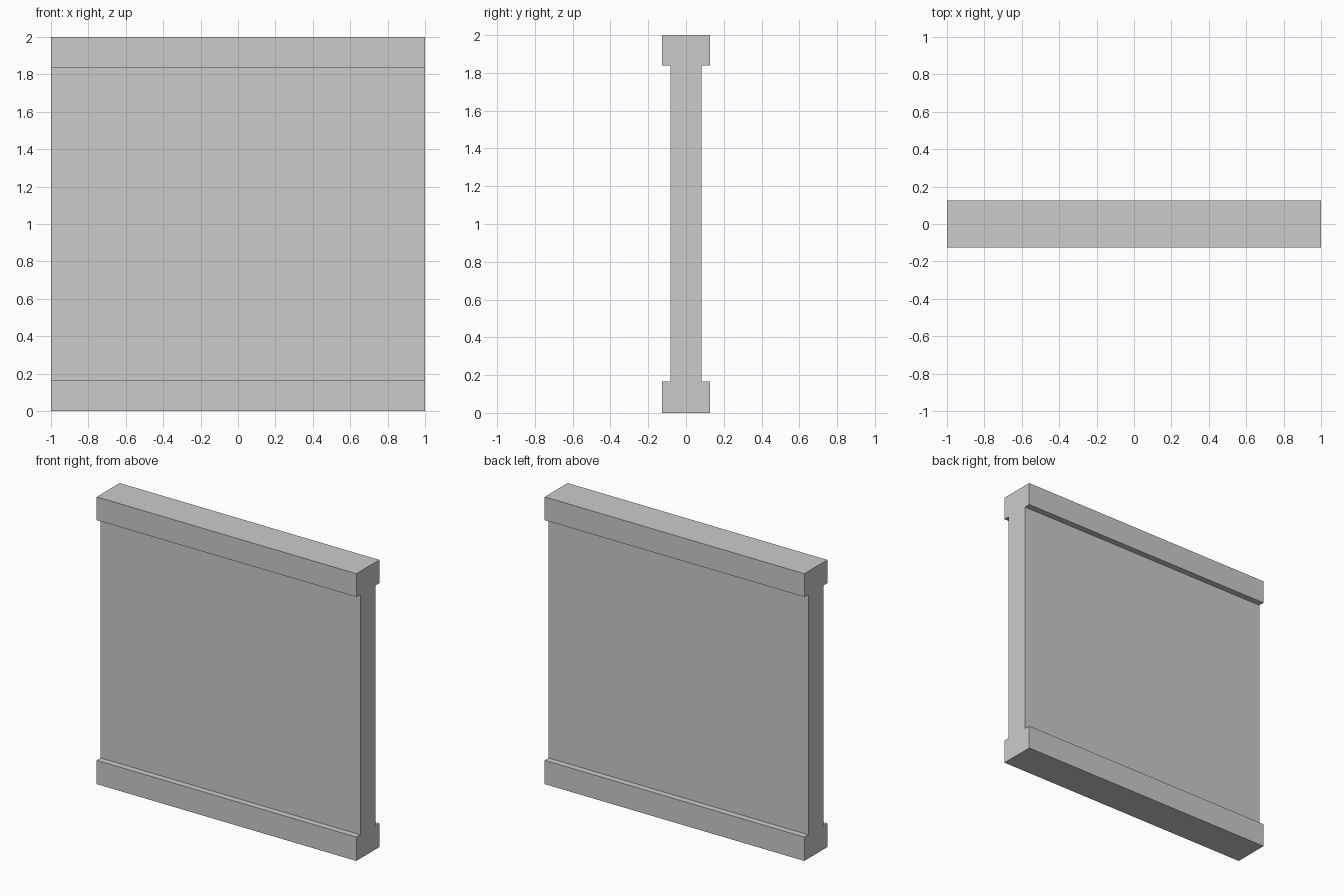
import bpy, bmesh

if "Cube" in bpy.data.objects:
    bpy.data.objects.remove(bpy.data.objects["Cube"])

LENGTH = 2.0
CAP, WEB = 0.126, 0.083            # half thicknesses
Z_BASE, Z_CAP, Z_TOP = 0.166, 1.838, 2.0

# Half of the wall cross-section (y, z), mirrored to close the outline
half = [(CAP, 0), (CAP, Z_BASE), (WEB, Z_BASE),
        (WEB, Z_CAP), (CAP, Z_CAP), (CAP, Z_TOP)]
outline = half + [(-y, z) for y, z in reversed(half)]

# Extrude the cross-section along x
bm = bmesh.new()
face = bm.faces.new([bm.verts.new((-LENGTH / 2, y, z)) for y, z in outline])
ext = bmesh.ops.extrude_face_region(bm, geom=[face], use_keep_orig=True)
verts = [g for g in ext["geom"] if isinstance(g, bmesh.types.BMVert)]
bmesh.ops.translate(bm, verts=verts, vec=(LENGTH, 0, 0))
bmesh.ops.recalc_face_normals(bm, faces=bm.faces[:])

mesh = bpy.data.meshes.new("wall_panel")
bm.to_mesh(mesh)
bm.free()
bpy.context.collection.objects.link(bpy.data.objects.new("wall_panel", mesh))
